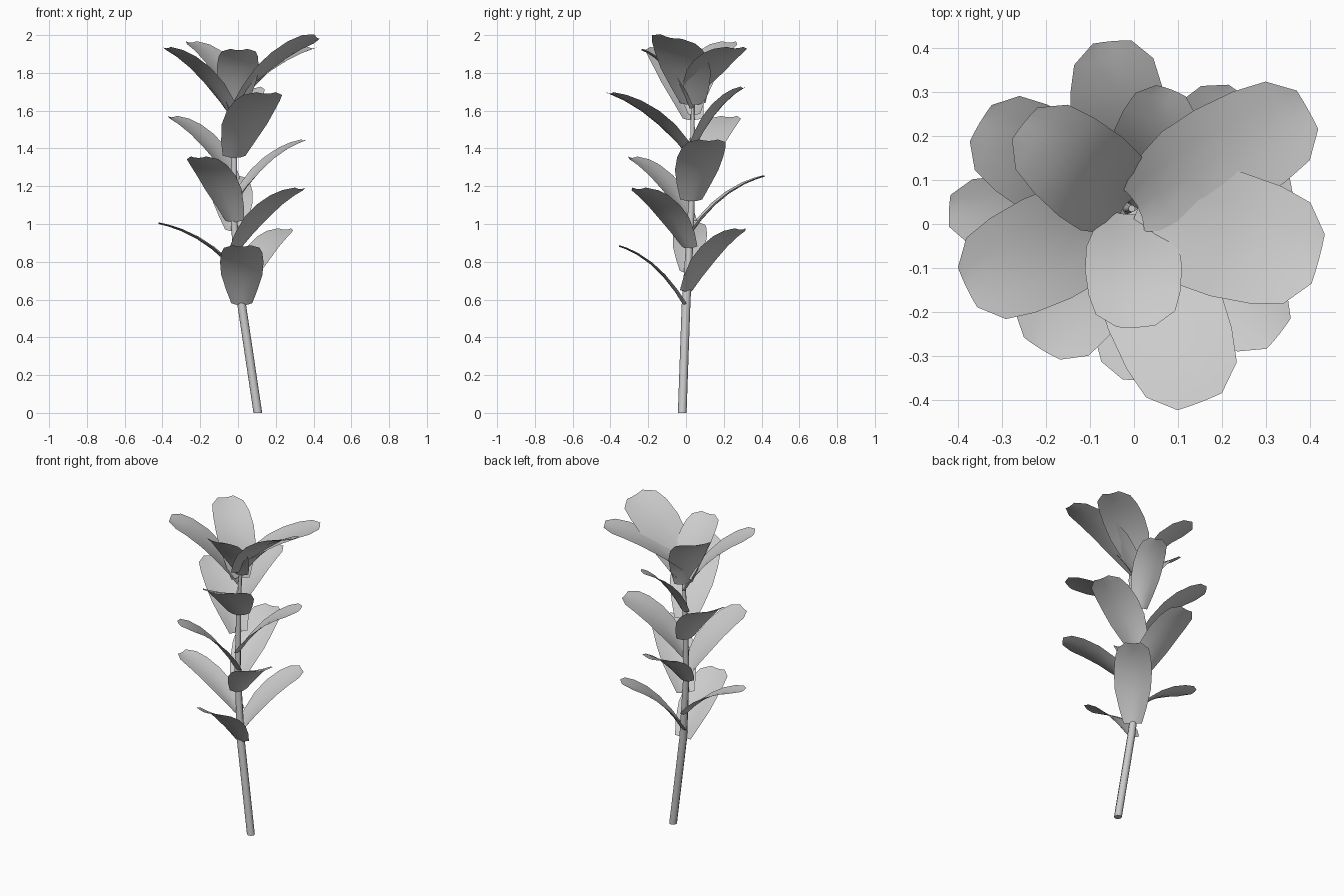
import bpy, bmesh, math
from mathutils import Vector

cube = bpy.data.objects.get("Cube")
if cube:
    bpy.data.objects.remove(cube, do_unlink=True)

# One plain grey for the whole plant
grey = bpy.data.materials.new("plain grey")
grey.use_nodes = True
grey.diffuse_color = (0.6, 0.6, 0.6, 1)
grey.node_tree.nodes["Principled BSDF"].inputs["Base Color"].default_value = (0.6, 0.6, 0.6, 1)


def finish(name, bm):
    mesh = bpy.data.meshes.new(name)
    bm.to_mesh(mesh)
    bm.free()
    mesh.materials.append(grey)
    for p in mesh.polygons:
        p.use_smooth = len(p.vertices) == 4
    obj = bpy.data.objects.new(name, mesh)
    bpy.context.collection.objects.link(obj)


# Stem centre line: x, y, z, radius
STEM = [(0.105, -0.02, 0, 0.023), (0.02, 0, 0.57, 0.023), (-0.02, 0.025, 1.0, 0.018),
        (-0.02, 0.035, 1.35, 0.015), (-0.005, 0.035, 1.66, 0.008)]
SIDES = 8


def stem_at(z):
    for a, b in zip(STEM, STEM[1:]):
        if z <= b[2]:
            return Vector(a[:3]).lerp(Vector(b[:3]), (z - a[2]) / (b[2] - a[2]))
    return Vector(STEM[-1][:3])


bm = bmesh.new()
rings = []
for x, y, z, r in STEM:
    angles = [math.tau * i / SIDES for i in range(SIDES)]
    rings.append([bm.verts.new((x + r * math.cos(a), y + r * math.sin(a), z)) for a in angles])
for lo, hi in zip(rings, rings[1:]):
    for i in range(SIDES):
        j = (i + 1) % SIDES
        bm.faces.new((lo[i], lo[j], hi[j], hi[i]))
bm.faces.new(rings[0][::-1])
bm.faces.new(rings[-1])
finish("stem", bm)

# Half width of a leaf along its length, as a share of its widest
OUTLINE = [(0, 0.48), (0.15, 0.72), (0.35, 0.95), (0.55, 1.0), (0.75, 0.95), (0.9, 0.82), (1, 0.4)]


def leaf(name, base_z, tip, width, roll=0, spread=0.42):
    base, tip = stem_at(base_z), Vector(tip)
    base.z = base_z
    run = tip - base
    out = Vector((run.x, run.y, 0)).normalized()
    base += out * 0.014
    run = tip - base
    side = Vector((-out.y, out.x, 0))
    bend = base + Vector((run.x * spread, run.y * spread, run.z * 0.8))
    bm = bmesh.new()
    rows = []
    for t, w in OUTLINE:
        mid = base * (1 - t) ** 2 + bend * 2 * t * (1 - t) + tip * t * t
        along = (bend - base) * (1 - t) + (tip - bend) * t
        normal = along.cross(side).normalized()
        # Edges cup inward, most of all near the stem
        cup = normal * 0.02 * (1 - 0.6 * t)
        row = []
        for s in (-1, -0.5, 0, 0.5, 1):
            tilt = Vector((0, 0, roll * t * s * w))
            row.append(bm.verts.new(mid + side * s * w * width / 2 + cup * s * s + tilt))
        rows.append(row)
    for a, b in zip(rows, rows[1:]):
        for i in range(4):
            bm.faces.new((a[i], b[i], b[i + 1], a[i + 1]))
    bmesh.ops.recalc_face_normals(bm, faces=bm.faces)
    if sum(f.normal.z for f in bm.faces) < 0:
        bmesh.ops.reverse_faces(bm, faces=bm.faces)
    finish(name, bm)


# Leaves spiral up the stem: base height, tip, width, sideways roll, spread of the bend
LEAVES = [
    (0.57, (0.02, -0.355, 0.88), 0.23),
    (0.64, (0.25, 0.29, 0.97), 0.22),
    (0.74, (-0.42, 0.03, 1.0), 0.18),
    (0.87, (0.33, -0.25, 1.185), 0.22),
    (0.96, (-0.05, 0.415, 1.25), 0.22),
    (1.01, (-0.21, -0.285, 1.35), 0.24),
    (1.12, (0.35, 0.12, 1.44), 0.25),
    (1.23, (-0.35, 0.23, 1.565), 0.24),
    (1.35, (0.15, -0.405, 1.69), 0.27),
    (1.41, (0.085, 0.305, 1.72), 0.18),
    (1.55, (-0.38, -0.145, 1.93), 0.25),
    (1.68, (0.395, 0.26, 1.93), 0.25),
    (1.58, (-0.25, 0.23, 1.96), 0.23, 0, 0.15),
    (1.63, (0.42, -0.08, 1.985), 0.29, -0.03),
    (1.61, (0.005, -0.235, 1.92), 0.22),
]
for n, spec in enumerate(LEAVES, 1):
    leaf(f"leaf_{n:02d}", *spec)
